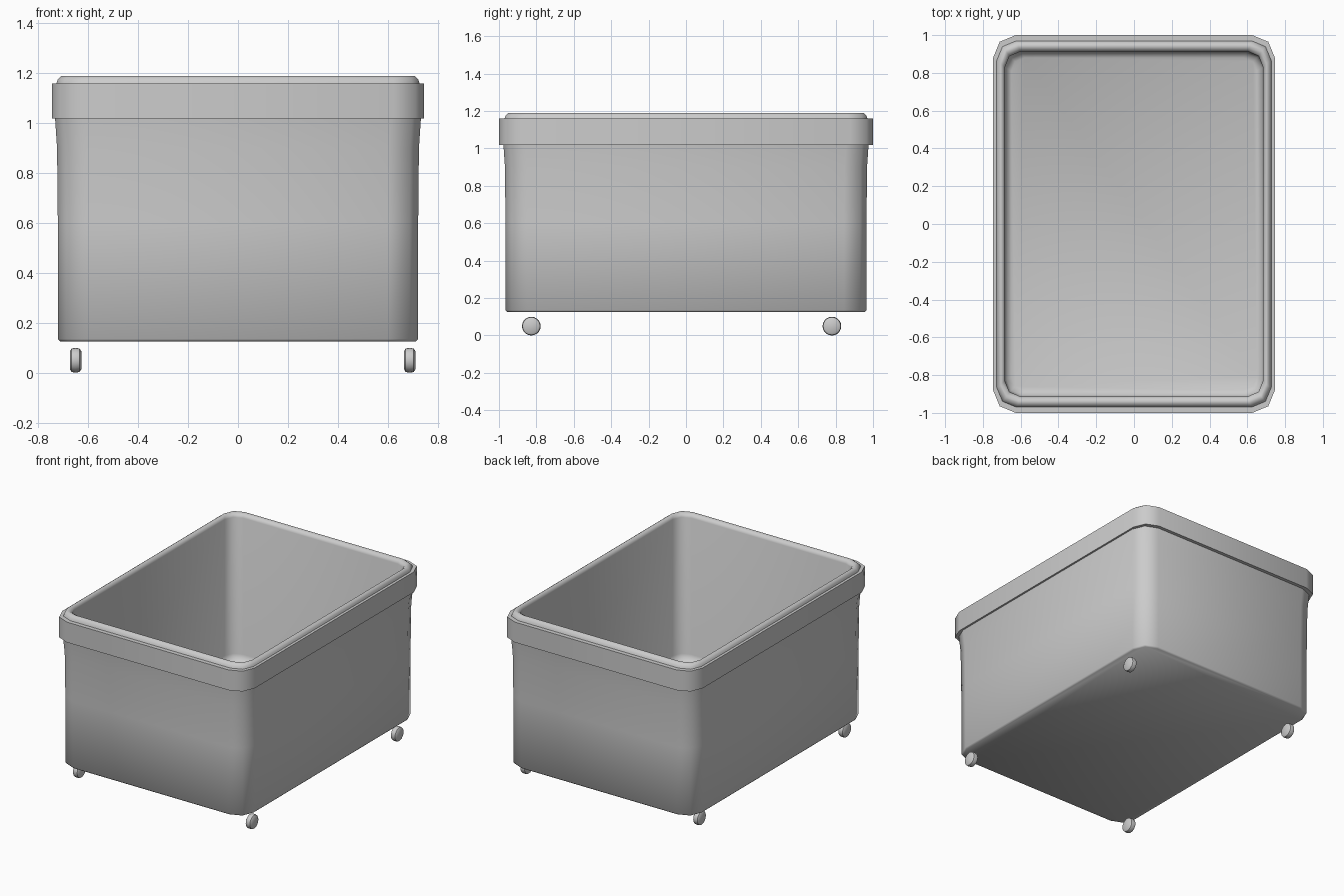
import bpy, bmesh, math

if "Cube" in bpy.data.objects:
    bpy.data.objects.remove(bpy.data.objects["Cube"])


def finish(name, bm, angle):
    bmesh.ops.recalc_face_normals(bm, faces=bm.faces)
    mesh = bpy.data.meshes.new(name)
    bm.to_mesh(mesh)
    bm.free()
    ob = bpy.data.objects.new(name, mesh)
    bpy.context.collection.objects.link(ob)
    bpy.ops.object.select_all(action='DESELECT')
    ob.select_set(True)
    bpy.context.view_layer.objects.active = ob
    bpy.ops.object.shade_smooth_by_angle(angle=math.radians(angle))
    return ob


def rounded_ring(bm, hx, hy, z, r, seg=2):
    ring = []
    for k, (sx, sy) in enumerate(((1, 1), (-1, 1), (-1, -1), (1, -1))):
        for i in range(seg + 1):
            a = math.pi / 2 * (k + i / seg)
            ring.append(bm.verts.new((sx * (hx - r) + r * math.cos(a),
                                      sy * (hy - r) + r * math.sin(a), z)))
    return ring


# Tub: outer wall, stepped rim, rounded lip, inner wall, floor (half x, half y, z, corner)
sections = [
    (0.712, 0.955, 0.125, 0.11),
    (0.722, 0.965, 0.135, 0.12),
    (0.722, 0.965, 0.60, 0.12),
    (0.725, 0.968, 0.90, 0.12),
    (0.733, 0.976, 1.018, 0.12),
    (0.746, 1.0, 1.018, 0.12),
    (0.746, 1.0, 1.16, 0.12),
    (0.727, 0.97, 1.16, 0.105),
    (0.722, 0.965, 1.176, 0.10),
    (0.708, 0.95, 1.19, 0.095),
    (0.700, 0.935, 1.19, 0.09),
    (0.688, 0.92, 1.18, 0.085),
    (0.684, 0.914, 1.165, 0.085),
    (0.684, 0.914, 0.21, 0.085),
    (0.674, 0.904, 0.18, 0.08),
    (0.650, 0.880, 0.165, 0.07),
]
bm = bmesh.new()
rings = [rounded_ring(bm, *s) for s in sections]
for a, b in zip(rings, rings[1:]):
    n = len(a)
    for i in range(n):
        bm.faces.new((a[i], a[(i + 1) % n], b[(i + 1) % n], b[i]))
bm.faces.new(rings[0])
bm.faces.new(rings[-1])
finish("tub", bm, 50)


# Wheels: lathed discs turning on the x axis
def wheel(name, x, y, seg=20):
    bm = bmesh.new()
    profile = [(-0.023, 0.036), (-0.016, 0.047), (0, 0.05), (0.016, 0.047), (0.023, 0.036)]
    loops = [[bm.verts.new((x + dx,
                            y + r * math.cos(2 * math.pi * i / seg),
                            0.05 + r * math.sin(2 * math.pi * i / seg)))
              for i in range(seg)] for dx, r in profile]
    for a, b in zip(loops, loops[1:]):
        for i in range(seg):
            bm.faces.new((a[i], a[(i + 1) % seg], b[(i + 1) % seg], b[i]))
    bm.faces.new(loops[0])
    bm.faces.new(loops[-1])
    finish(name, bm, 45)


for side, x in (("left", -0.651), ("right", 0.688)):
    for end, y in (("front", -0.827), ("back", 0.78)):
        wheel(f"{end}_{side}_wheel", x, y)
